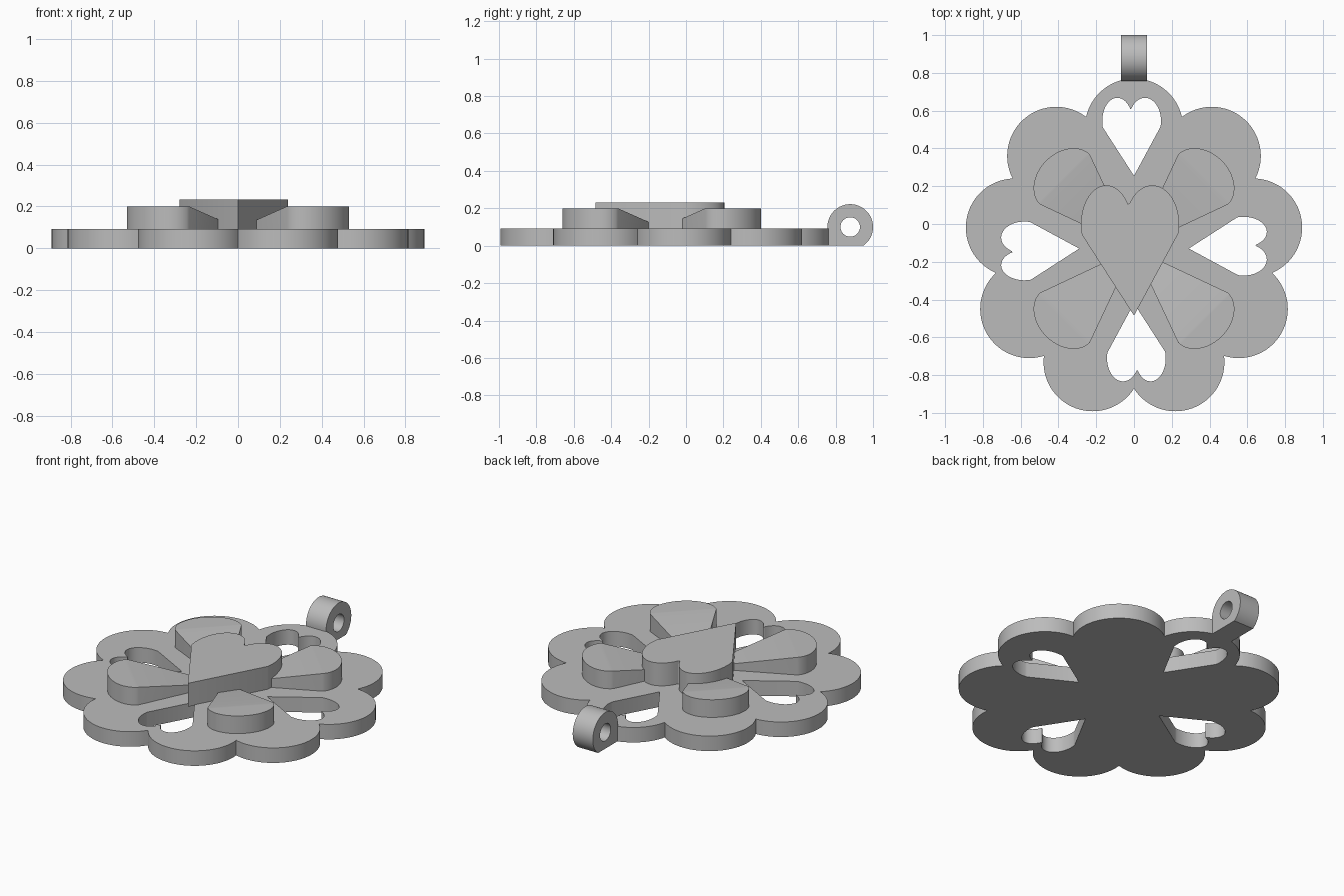
import bpy
import bmesh
from math import pi, sin, cos, radians
from mathutils import Vector, Matrix

cube = bpy.data.objects.get("Cube")
if cube:
    bpy.data.objects.remove(cube)

CENTRE = Vector((0, -0.13))
PLATE = 0.092

grey = bpy.data.materials.new("plain_grey")
grey.use_nodes = True
grey.diffuse_color = (0.5, 0.5, 0.5, 1)
grey.node_tree.nodes["Principled BSDF"].inputs["Base Color"].default_value = (0.5, 0.5, 0.5, 1)


def arc(cx, cy, rx, ry, start, end, n=32):
    """Points on an elliptical arc, angles in degrees."""
    angles = [radians(start + (end - start) * i / n) for i in range(n + 1)]
    return [Vector((cx + rx * cos(a), cy + ry * sin(a))) for a in angles]


def finish(name, bm):
    """Clean the mesh, link it and shade it."""
    bmesh.ops.remove_doubles(bm, verts=bm.verts, dist=0.0005)
    bmesh.ops.recalc_face_normals(bm, faces=bm.faces)
    mesh = bpy.data.meshes.new(name)
    bm.to_mesh(mesh)
    bm.free()
    mesh.materials.append(grey)
    obj = bpy.data.objects.new(name, mesh)
    bpy.context.collection.objects.link(obj)
    bpy.ops.object.select_all(action='DESELECT')
    obj.select_set(True)
    bpy.context.view_layer.objects.active = obj
    bpy.ops.object.shade_smooth_by_angle(angle=radians(30))
    return obj


def slab(name, loops, z0, z1, matrix=Matrix()):
    """Extrude an outline with optional holes between two heights."""
    curve = bpy.data.curves.new(name + "_outline", 'CURVE')
    curve.dimensions = '2D'
    curve.fill_mode = 'BOTH'
    curve.extrude = (z1 - z0) / 2
    for loop in loops:
        spline = curve.splines.new('POLY')
        spline.points.add(len(loop) - 1)
        for point, p in zip(spline.points, loop):
            point.co = (p.x, p.y, 0, 1)
        spline.use_cyclic_u = True
    temp = bpy.data.objects.new(name + "_outline", curve)
    bpy.context.collection.objects.link(temp)
    mesh = temp.evaluated_get(bpy.context.evaluated_depsgraph_get()).to_mesh()
    bm = bmesh.new()
    bm.from_mesh(mesh)
    bpy.data.objects.remove(temp)
    bpy.data.curves.remove(curve)
    bm.transform(matrix @ Matrix.Translation((0, 0, (z0 + z1) / 2)))
    return finish(name, bm)


def heart(scale=1.0):
    """Slightly lopsided heart with its tip at the origin, pointing up +y."""
    right = arc(0.058, 0.29, 0.085, 0.123, -14, 147)
    left = arc(-0.088, 0.29, 0.08, 0.123, 31, 196)
    return [p * scale for p in [Vector((0, 0))] + right + left]


def turned(points, angle, offset):
    """Move points outward, then rotate them about the flower centre."""
    rot = Matrix.Rotation(angle, 2)
    return [CENTRE + rot @ (p + Vector((0, offset))) for p in points]


# Base plate: nine round lobes, four heart-shaped openings
lobe_r, ring_r = 0.26, 0.64
half = ring_r * sin(pi / 9)
notch = ring_r * cos(pi / 9) + (lobe_r ** 2 - half ** 2) ** 0.5
tip = Vector((notch * sin(pi / 9), notch * cos(pi / 9) - ring_r))
spread = tip.to_2d().angle_signed(Vector((0, 1)))
reach = abs(spread) * 180 / pi
lobe = arc(0, 0, lobe_r, lobe_r, 90 - reach, 90 + reach)
outline = []
for i in range(9):
    outline += turned(lobe, i * 2 * pi / 9, ring_r)[:-1]
openings = [turned(heart(), i * pi / 2, 0.385 if i == 0 else 0.29) for i in range(4)]
slab("flower_plate", [outline] + openings, 0, PLATE)

# Raised centre heart
slab("centre_heart", [[p + Vector((0, -0.485)) for p in heart(1.67)]], PLATE - 0.004, 0.232)


# Four wedge petals: flat rounded ends, tops sloping down to the centre
def petal(name, angle):
    bm = bmesh.new()
    end = arc(0, 0.518, 0.187, 0.14, 0, 180)
    points = turned([Vector((0, 0))] + end, angle, 0)
    low = [bm.verts.new((p.x, p.y, PLATE - 0.004)) for p in points]
    high = [bm.verts.new((p.x, p.y, 0.2 if i else PLATE + 0.004)) for i, p in enumerate(points)]
    bm.faces.new(low)
    bm.faces.new(high[1:])
    bm.faces.new((high[0], high[1], high[-1]))
    for i in range(len(low)):
        bm.faces.new((low[i - 1], low[i], high[i], high[i - 1]))
    finish(name, bm)


for i, name in enumerate(("back_right", "front_right", "front_left", "back_left")):
    petal("petal_" + name, -pi / 4 - i * pi / 2)

# Hanging loop at the back, flat underneath
loop_out = arc(0.878, 0.1, 0.122, 0.122, -55, 180, 48) + [Vector((0.756, 0))]
loop_hole = arc(0.878, 0.1, 0.052, 0.052, 0, 352.5, 47)
stand_up = Matrix.Rotation(pi / 2, 4, 'Z') @ Matrix.Rotation(pi / 2, 4, 'X')
slab("hanging_loop", [loop_out, loop_hole], -0.068, 0.068, stand_up)
